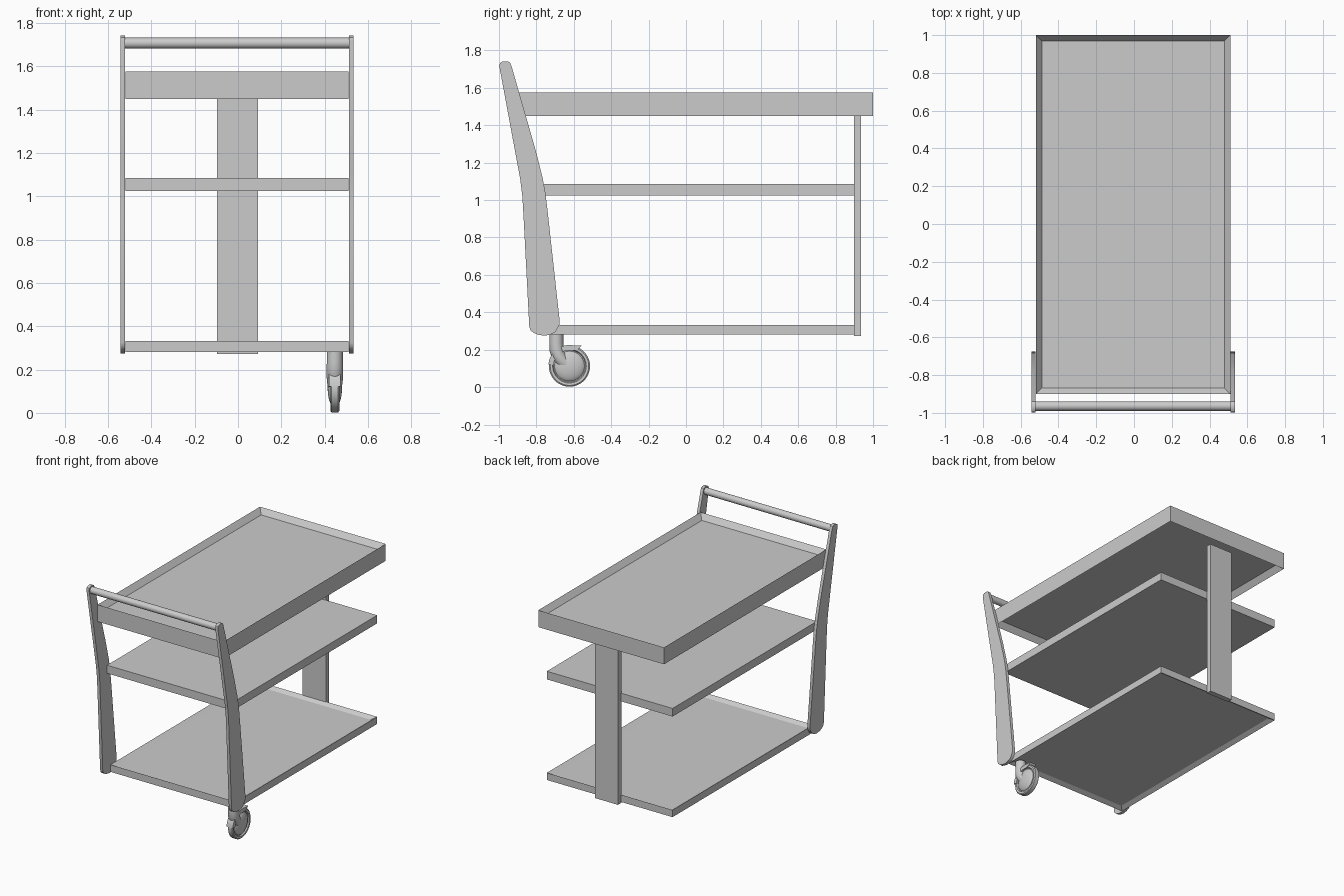
import bpy, bmesh, math
from mathutils import Vector

if "Cube" in bpy.data.objects:
    bpy.data.objects.remove(bpy.data.objects["Cube"])


def finish(name, bm, smooth=False):
    bmesh.ops.recalc_face_normals(bm, faces=bm.faces)
    me = bpy.data.meshes.new(name)
    bm.to_mesh(me)
    bm.free()
    ob = bpy.data.objects.new(name, me)
    bpy.context.collection.objects.link(ob)
    if smooth:
        bpy.ops.object.select_all(action='DESELECT')
        ob.select_set(True)
        bpy.context.view_layer.objects.active = ob
        bpy.ops.object.shade_smooth_by_angle(angle=math.radians(35))
    return ob


def board(name, lo, hi, rim=0.0, depth=0.0):
    """Box; with a rim, its top and underside are recessed."""
    lo, hi = Vector(lo), Vector(hi)
    bm = bmesh.new()
    bmesh.ops.create_cube(bm, size=1)
    for v in bm.verts:
        v.co = Vector([(lo[i] + hi[i]) / 2 + v.co[i] * (hi[i] - lo[i]) for i in range(3)])
    bm.normal_update()
    if rim:
        for f in [f for f in bm.faces if abs(f.normal.z) > 0.9]:
            down = -depth if f.normal.z > 0 else depth
            bmesh.ops.inset_region(bm, faces=[f], thickness=rim)
            bmesh.ops.translate(bm, verts=f.verts[:], vec=(0, 0, down))
    return finish(name, bm)


def prism(name, profile, x0, x1):
    """Extrude a (y, z) profile along x."""
    bm = bmesh.new()
    f = bm.faces.new([bm.verts.new((x0, y, z)) for y, z in profile])
    ext = bmesh.ops.extrude_face_region(bm, geom=[f])
    bmesh.ops.translate(bm, vec=(x1 - x0, 0, 0),
                        verts=[g for g in ext['geom'] if isinstance(g, bmesh.types.BMVert)])
    return finish(name, bm, True)


def lathe_x(name, profile, centre, seg=40):
    """Spin (x, radius) points around an x axis; the ring closes on itself."""
    bm = bmesh.new()
    cx, cy, cz = centre
    rings = []
    for i in range(seg):
        a = 2 * math.pi * i / seg
        rings.append([bm.verts.new((cx + x, cy + r * math.cos(a), cz + r * math.sin(a)))
                      for x, r in profile])
    n = len(profile)
    for i in range(seg):
        p, q = rings[i], rings[(i + 1) % seg]
        for j in range(n - 1):
            bm.faces.new((p[j], p[j + 1], q[j + 1], q[j]))
    bm.faces.new([r[0] for r in rings])
    bm.faces.new([r[-1] for r in rings])
    return finish(name, bm, True)


# Shelves and rear post
board("top_tray", (-0.52, -0.90, 1.45), (0.51, 1.0, 1.575), 0.045, 0.04)
board("middle_shelf", (-0.52, -0.79, 1.025), (0.51, 0.90, 1.085))
board("bottom_tray", (-0.52, -0.75, 0.28), (0.51, 0.90, 0.333), 0.045, 0.018)
board("rear_post", (-0.098, 0.897, 0.272), (0.092, 0.936, 1.45))

# Bent side legs that rise into handle supports
leg = [(-0.998, 1.715), (-0.995, 1.732), (-0.98, 1.741), (-0.955, 1.742), (-0.941, 1.735),
       (-0.933, 1.717), (-0.805, 1.27), (-0.767, 1.12), (-0.752, 1.04), (-0.741, 0.95),
       (-0.675, 0.35), (-0.678, 0.33), (-0.70, 0.293), (-0.727, 0.28), (-0.757, 0.275),
       (-0.79, 0.28), (-0.815, 0.29), (-0.832, 0.305), (-0.838, 0.325),
       (-0.869, 0.92), (-0.875, 1.02), (-0.886, 1.11)]
for side, x0, x1 in (("left", -0.543, -0.521), ("right", 0.512, 0.534)):
    prism(side + "_leg", leg, x0, x1)

# Push handle
lathe_x("handle_bar", [(-0.525, 0.025), (0.517, 0.025)], (0, -0.964, 1.707), 32)

# Single caster: wheel with a rounded tyre and recessed sides
CX, CY, CZ = 0.447, -0.623, 0.112
half = [(0.012, 0.085), (0.020, 0.090), (0.021, 0.103), (0.015, 0.110)]
wheel = [(-0.012, 0.02)] + [(-x, r) for x, r in half] + half[::-1] + [(0.012, 0.02)]
lathe_x("caster_wheel", wheel, (CX, CY, CZ))

# Domed hub covers on both sides of the wheel
dome = [(0.033 * math.cos(t), 0.086 * math.sin(t))
        for t in [math.pi * (0.04 + 0.92 * k / 16) for k in range(17)]]
lathe_x("caster_hub_cover", dome, (CX, CY, CZ))

# Caster fork: round section swept from the stem down to the hub
path = [(-0.693, 0.285, 0.037), (-0.693, 0.235, 0.037), (-0.692, 0.20, 0.038),
        (-0.682, 0.17, 0.038), (-0.662, 0.14, 0.036), (-0.635, 0.115, 0.031)]
bm = bmesh.new()
rings = []
for i, (y, z, r) in enumerate(path):
    a, b = path[max(i - 1, 0)], path[min(i + 1, len(path) - 1)]
    t = Vector((0, b[0] - a[0], b[1] - a[1])).normalized()
    side = Vector((0, -t.z, t.y))
    rings.append([bm.verts.new(Vector((CX, y, z)) + r * (
        Vector((1, 0, 0)) * math.cos(2 * math.pi * k / 24) + side * math.sin(2 * math.pi * k / 24)))
        for k in range(24)])
for p, q in zip(rings, rings[1:]):
    for k in range(24):
        bm.faces.new((p[k], p[(k + 1) % 24], q[(k + 1) % 24], q[k]))
bm.faces.new(rings[0])
bm.faces.new(rings[-1])
finish("caster_fork", bm, True)

# Fender over the top of the wheel, ending in a small brim
arc = [math.radians(75 + 100 * k / 12) for k in range(13)]
fender = [(CY + 0.113 * math.cos(a), CZ + 0.113 * math.sin(a)) for a in arc]
fender += [(CY + 0.085 * math.cos(a), CZ + 0.085 * math.sin(a)) for a in reversed(arc)]
fender += [(-0.575, 0.203), (-0.558, 0.222)]
prism("caster_fender", fender, CX - 0.026, CX + 0.026)
